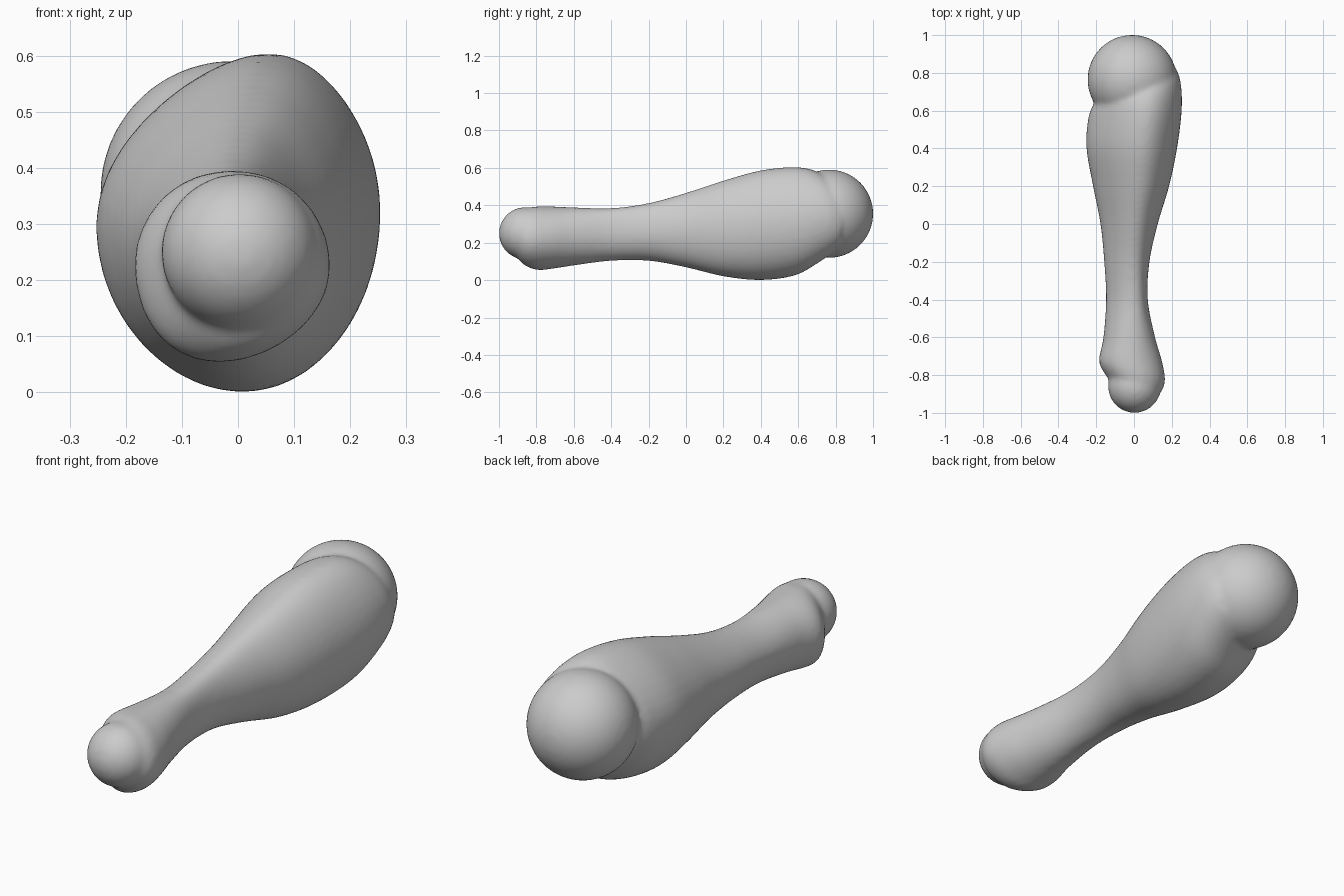
import bpy
import bmesh
from math import cos, sin, pi
from mathutils import Matrix

old = bpy.data.objects.get("Cube")
if old:
    bpy.data.objects.remove(old, do_unlink=True)

grey = bpy.data.materials.new("plain grey")
grey.use_nodes = True
COLOUR = (0.6, 0.6, 0.6, 1)
grey.diffuse_color = COLOUR
grey.node_tree.nodes["Principled BSDF"].inputs["Base Color"].default_value = COLOUR

SIDES = 40
STEPS = 5


def ball(bm, centre, radius):
    bmesh.ops.create_uvsphere(bm, u_segments=64, v_segments=32, radius=radius,
                              matrix=Matrix.Translation(centre))


def spline(a, b, c, d, t):
    """Catmull-Rom blend from b to c."""
    return 0.5 * (2 * b + (c - a) * t + (2 * a - 5 * b + 4 * c - d) * t * t
                  + (3 * b - a - 3 * c + d) * t ** 3)


def densify(rows):
    padded = [rows[0]] + rows + [rows[-1]]
    out = []
    for i in range(len(rows) - 1):
        for s in range(STEPS):
            out.append([spline(*v, s / STEPS) for v in zip(*padded[i:i + 4])])
    return out + [rows[-1]]


def ring(bm, row):
    """Oval slice with shifted top and bottom, a pinched top, and a slant."""
    y, x0, x1, z0, z1, top, bottom, pinch, slant = row
    verts = []
    for i in range(SIDES):
        a = 2 * pi * i / SIDES
        s = sin(a)
        shift, narrow = (top, pinch) if s > 0 else (bottom, 0)
        half = (x1 - x0) / 2 * (1 - narrow * s * s)
        x = (x0 + x1) / 2 + half * cos(a) + shift * s * s
        z = (z0 + z1) / 2 + (z1 - z0) / 2 * s
        verts.append(bm.verts.new((x, y + slant * x, z)))
    return verts


# Limb: y, x min, x max, z min, z max, top shift, bottom shift, top pinch, slant
sections = [
    (-0.90, -0.06, 0.09, 0.125, 0.32, 0, -0.01, 0, -0.15),
    (-0.865, -0.115, 0.14, 0.08, 0.375, 0, -0.02, 0, -0.20),
    (-0.80, -0.168, 0.165, 0.054, 0.394, 0, -0.03, 0, -0.17),
    (-0.72, -0.185, 0.148, 0.06, 0.394, 0, -0.02, 0, -0.03),
    (-0.60, -0.162, 0.112, 0.078, 0.389, 0.01, -0.01, 0, 0),
    (-0.40, -0.148, 0.073, 0.103, 0.385, 0.03, 0, 0.05, 0),
    (-0.20, -0.158, 0.082, 0.103, 0.412, 0.03, 0, 0.12, 0),
    (0.00, -0.178, 0.126, 0.068, 0.467, 0.03, 0.01, 0.18, 0),
    (0.20, -0.217, 0.186, 0.02, 0.532, 0.04, 0.02, 0.18, 0),
    (0.40, -0.252, 0.228, 0.0, 0.587, 0.05, 0.02, 0.18, 0),
    (0.58, -0.243, 0.253, 0.025, 0.604, 0.05, 0.02, 0.18, 0.10),
    (0.69, -0.212, 0.247, 0.09, 0.578, 0.03, 0.02, 0.10, 0.25),
    (0.765, -0.14, 0.22, 0.15, 0.50, 0.01, 0.02, 0, 0.30),
]
bm = bmesh.new()
rings = [ring(bm, row) for row in densify(sections)]
for near, far in zip(rings, rings[1:]):
    for i in range(SIDES):
        j = (i + 1) % SIDES
        bm.faces.new((near[i], near[j], far[j], far[i]))
bm.faces.new(rings[0])
bm.faces.new(rings[-1])
bmesh.ops.recalc_face_normals(bm, faces=bm.faces)

# Rounded joints at both ends
ball(bm, (-0.01, 0.765, 0.355), 0.236)
ball(bm, (0.003, -0.86, 0.25), 0.14)

mesh = bpy.data.meshes.new("limb")
bm.to_mesh(mesh)
bm.free()
mesh.materials.append(grey)
limb = bpy.data.objects.new("limb", mesh)
bpy.context.collection.objects.link(limb)

# Fuse the joints into the limb and soften the seams
fuse = limb.modifiers.new("fuse", 'REMESH')
fuse.mode = 'VOXEL'
fuse.voxel_size = 0.012
fuse.use_smooth_shade = True
soften = limb.modifiers.new("soften", 'SMOOTH')
soften.factor = 0.5
soften.iterations = 10
